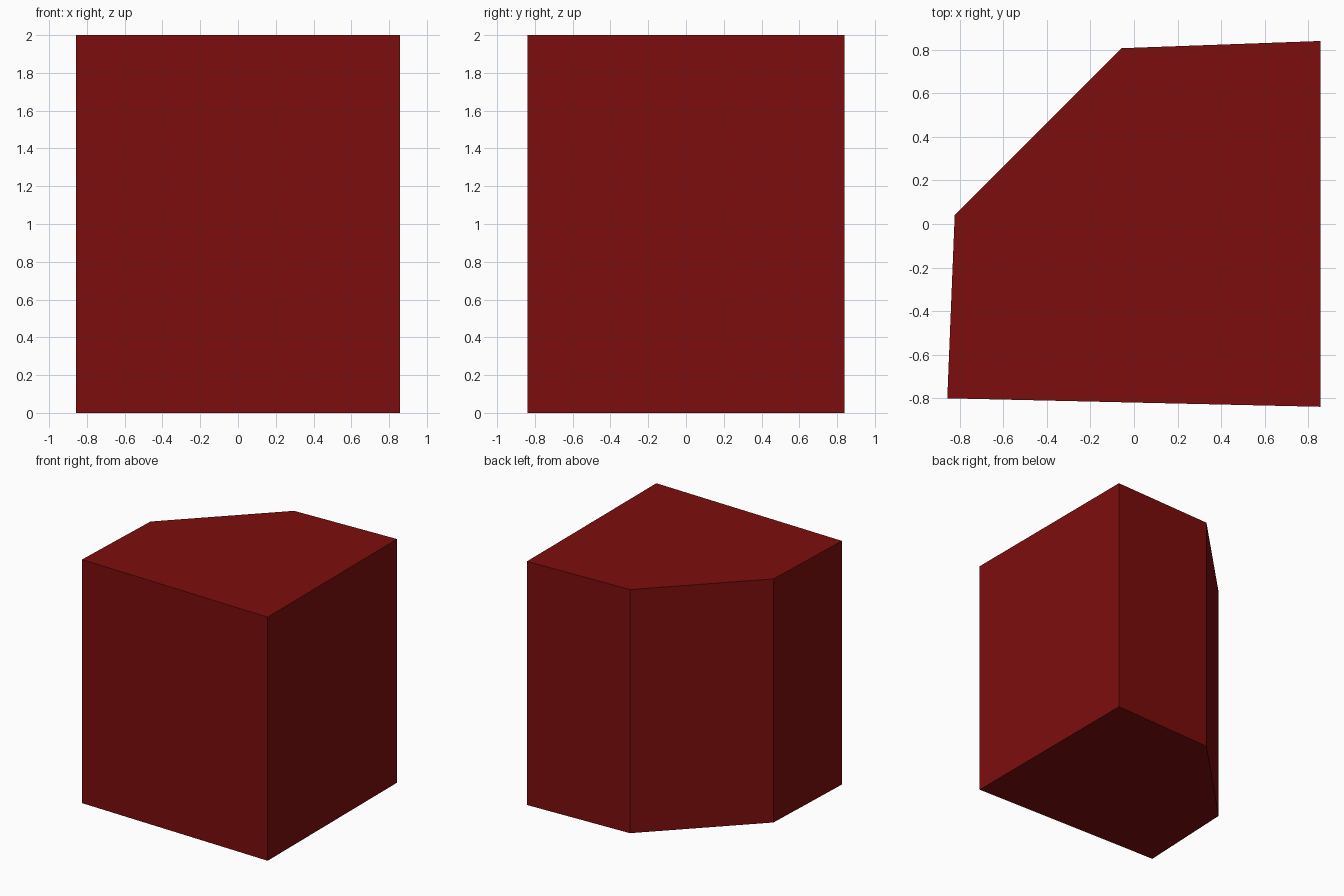
import bpy
import bmesh

if "Cube" in bpy.data.objects:
    bpy.data.objects.remove(bpy.data.objects["Cube"])

HEIGHT = 2.0
# Footprint: a slightly skewed square with its back-left corner cut off
FOOTPRINT = [(-0.857, -0.80), (0.857, -0.839), (0.857, 0.84),
             (-0.056, 0.807), (-0.823, 0.04)]

# Red paint
red = bpy.data.materials.new("dark_red")
red.diffuse_color = (0.205, 0.004, 0.004, 1.0)
red.use_nodes = True
red.node_tree.nodes["Principled BSDF"].inputs["Base Color"].default_value = red.diffuse_color

# Solid block: footprint extruded straight up
bm = bmesh.new()
base = bm.faces.new([bm.verts.new((x, y, 0.0)) for x, y in FOOTPRINT])
extruded = bmesh.ops.extrude_face_region(bm, geom=[base], use_keep_orig=True)
top_verts = [g for g in extruded["geom"] if isinstance(g, bmesh.types.BMVert)]
bmesh.ops.translate(bm, verts=top_verts, vec=(0.0, 0.0, HEIGHT))
bmesh.ops.recalc_face_normals(bm, faces=bm.faces)

mesh = bpy.data.meshes.new("five_sided_block")
bm.to_mesh(mesh)
bm.free()
mesh.materials.append(red)
block = bpy.data.objects.new("five_sided_block", mesh)
bpy.context.collection.objects.link(block)
